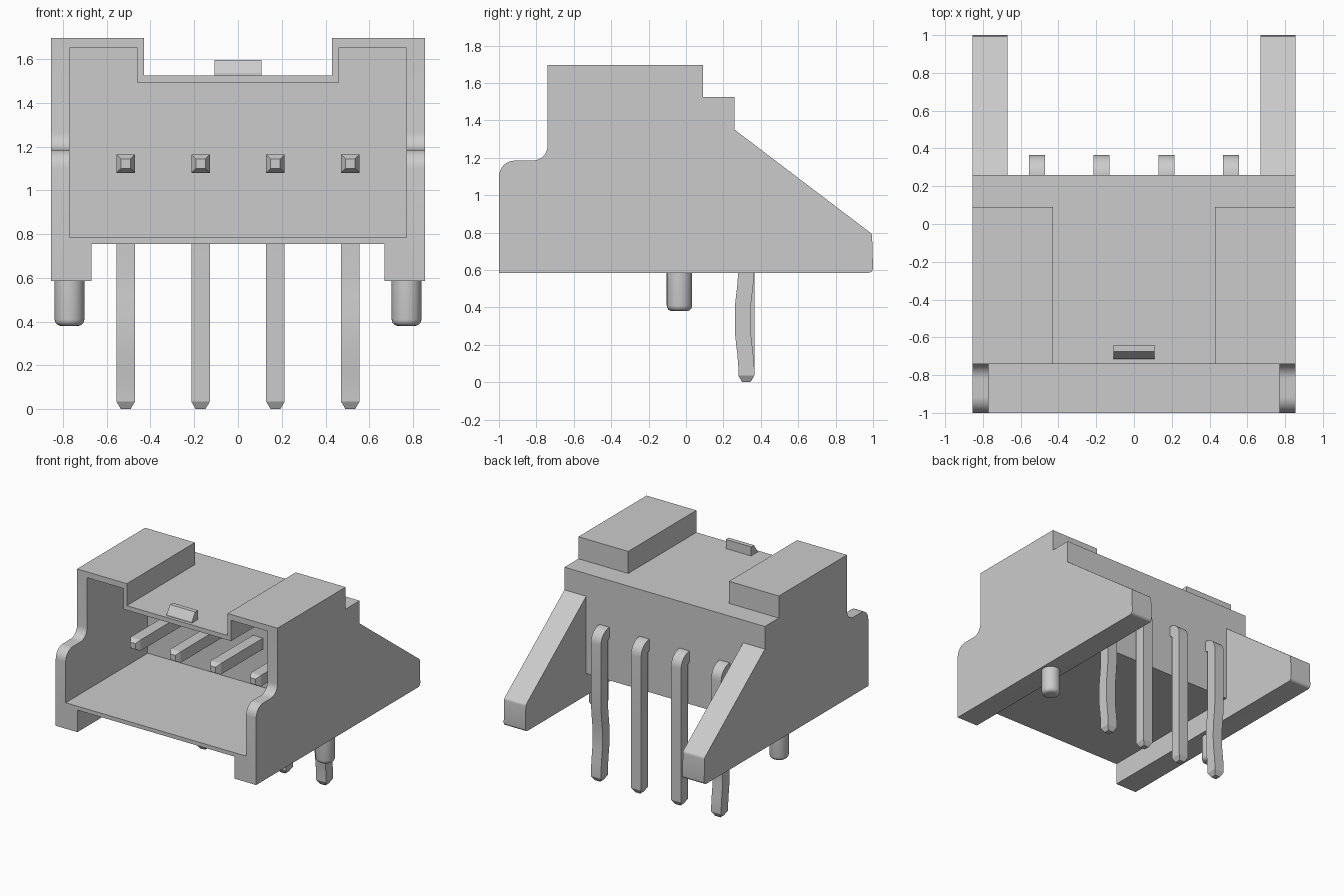
import bpy, bmesh
from math import sin, cos, pi, radians

if "Cube" in bpy.data.objects:
    bpy.data.objects.remove(bpy.data.objects["Cube"])

grey = bpy.data.materials.new("light grey")
grey.use_nodes = True
grey.diffuse_color = (0.6, 0.6, 0.6, 1)
grey.node_tree.nodes["Principled BSDF"].inputs["Base Color"].default_value = (0.6, 0.6, 0.6, 1)


def make(name, bm, smooth=True):
    bmesh.ops.recalc_face_normals(bm, faces=bm.faces)
    mesh = bpy.data.meshes.new(name)
    bm.to_mesh(mesh)
    bm.free()
    mesh.materials.append(grey)
    ob = bpy.data.objects.new(name, mesh)
    bpy.context.collection.objects.link(ob)
    if smooth:
        shade(ob)
    return ob


def shade(ob):
    bpy.ops.object.select_all(action='DESELECT')
    ob.select_set(True)
    bpy.context.view_layer.objects.active = ob
    bpy.ops.object.shade_smooth_by_angle(angle=radians(30))


def extrude(name, points, axis, start, end):
    """Extrude a (y, z) profile along x, or an (x, z) profile along y."""
    bm = bmesh.new()
    place = (lambda a, b: (start, a, b)) if axis == 'x' else (lambda a, b: (a, start, b))
    face = bm.faces.new([bm.verts.new(place(a, b)) for a, b in points])
    new = bmesh.ops.extrude_face_region(bm, geom=[face])["geom"]
    d = end - start
    bmesh.ops.translate(bm, verts=[v for v in new if isinstance(v, bmesh.types.BMVert)],
                        vec=(d, 0, 0) if axis == 'x' else (0, d, 0))
    return make(name, bm, False)


def arc(cy, cz, r, a0, a1, n=8):
    return [(cy + r * cos(radians(a0 + (a1 - a0) * i / n)),
             cz + r * sin(radians(a0 + (a1 - a0) * i / n))) for i in range(n + 1)]


def rect(a0, a1, b0, b1):
    return [(a0, b0), (a1, b0), (a1, b1), (a0, b1)]


# Housing: full-width side silhouette, then hollowed out
side = [(-1, 0.585)]
side += arc(0.975, 0.61, 0.025, -90, 0, 5) + arc(0.97, 0.78, 0.025, 0, 50, 4)
side += [(0.26, 1.35), (0.26, 1.525), (0.09, 1.525), (0.09, 1.695), (-0.74, 1.695)]
side += arc(-0.82, 1.265, 0.08, 0, -90) + arc(-0.915, 1.1, 0.085, 90, 180)
housing = extrude("housing", side, 'x', -0.855, 0.855)

cavity = [(-0.77, 0.785), (0.77, 0.785), (0.77, 1.65), (0.46, 1.65),
          (0.46, 1.49), (-0.46, 1.49), (-0.46, 1.65), (-0.77, 1.65)]
cutters = [
    extrude("cavity_cutter", cavity, 'y', -1.2, 0.0),
    extrude("top_notch_cutter", rect(-1.2, 1.2, 1.525, 2), 'x', -0.43, 0.43),
    extrude("rear_gap_cutter", rect(0.26, 1.2, 0.3, 2), 'x', -0.67, 0.67),
    extrude("underside_cutter", rect(-1.2, 1.2, 0.3, 0.755), 'x', -0.67, 0.67),
]
for c in cutters:
    c.hide_render = True
    mod = housing.modifiers.new(c.name, 'BOOLEAN')
    mod.operation, mod.solver, mod.object = 'DIFFERENCE', 'EXACT', c
bpy.context.view_layer.update()
cut = bpy.data.meshes.new_from_object(
    housing.evaluated_get(bpy.context.evaluated_depsgraph_get()))
housing.modifiers.clear()
housing.data = cut
for c in cutters:
    bpy.data.objects.remove(c)
shade(housing)

# Latch bump on the roof
extrude("latch_bump", [(-0.715, 1.515), (-0.64, 1.515), (-0.64, 1.595), (-0.675, 1.595),
                       (-0.715, 1.535)], 'x', -0.108, 0.108)

# Locating pegs with rounded ends
for label, x in (("left", 0.77), ("right", -0.77)):
    bm = bmesh.new()
    bmesh.ops.create_cone(bm, cap_ends=True, segments=32, radius1=0.068, radius2=0.068, depth=0.215)
    bmesh.ops.translate(bm, verts=bm.verts, vec=(x, -0.035, 0.4875))
    rim = [e for e in bm.edges if all(v.co.z < 0.4 for v in e.verts)]
    bmesh.ops.bevel(bm, geom=rim, offset=0.03, segments=4, profile=0.5, affect='EDGES')
    make(label + "_peg", bm)


# Bent square pins: rings swept along a path of (y, z, heading, half width)
def pin(name, x, kink):
    w, tip, y, z, r = 0.0425, 0.022, 0.3225, 1.122, 0.06
    path = [(-0.55, z, 0, tip), (-0.515, z, 0, w)]
    path += [(py, pz, a, w) for (py, pz), a in
             zip(arc(y - r, z - r, r, 90, 0), [-pi / 2 * i / 8 for i in range(9)])]
    path += [(y - kink * k, pz, -pi / 2, w) for pz, k in
             ((0.6, 0), (0.52, 0.3), (0.42, 0.9), (0.33, 1), (0.25, 0.9), (0.15, 0.3), (0.08, 0))]
    path += [(y, 0.035, -pi / 2, w), (y, 0, -pi / 2, tip)]
    bm = bmesh.new()
    rings = []
    for py, pz, a, h in path:
        rings.append([bm.verts.new((x + sx * h, py - sin(a) * sn * h, pz + cos(a) * sn * h))
                      for sx, sn in ((-1, -1), (1, -1), (1, 1), (-1, 1))])
    for p, q in zip(rings, rings[1:]):
        for i in range(4):
            j = (i + 1) % 4
            bm.faces.new((p[i], p[j], q[j], q[i]))
    bm.faces.new(rings[0])
    bm.faces.new(rings[-1])
    make(name, bm)


for i in range(4):
    pin(f"pin_{i + 1}", (i - 1.5) * 0.342, 0.019 if i in (0, 3) else 0)
